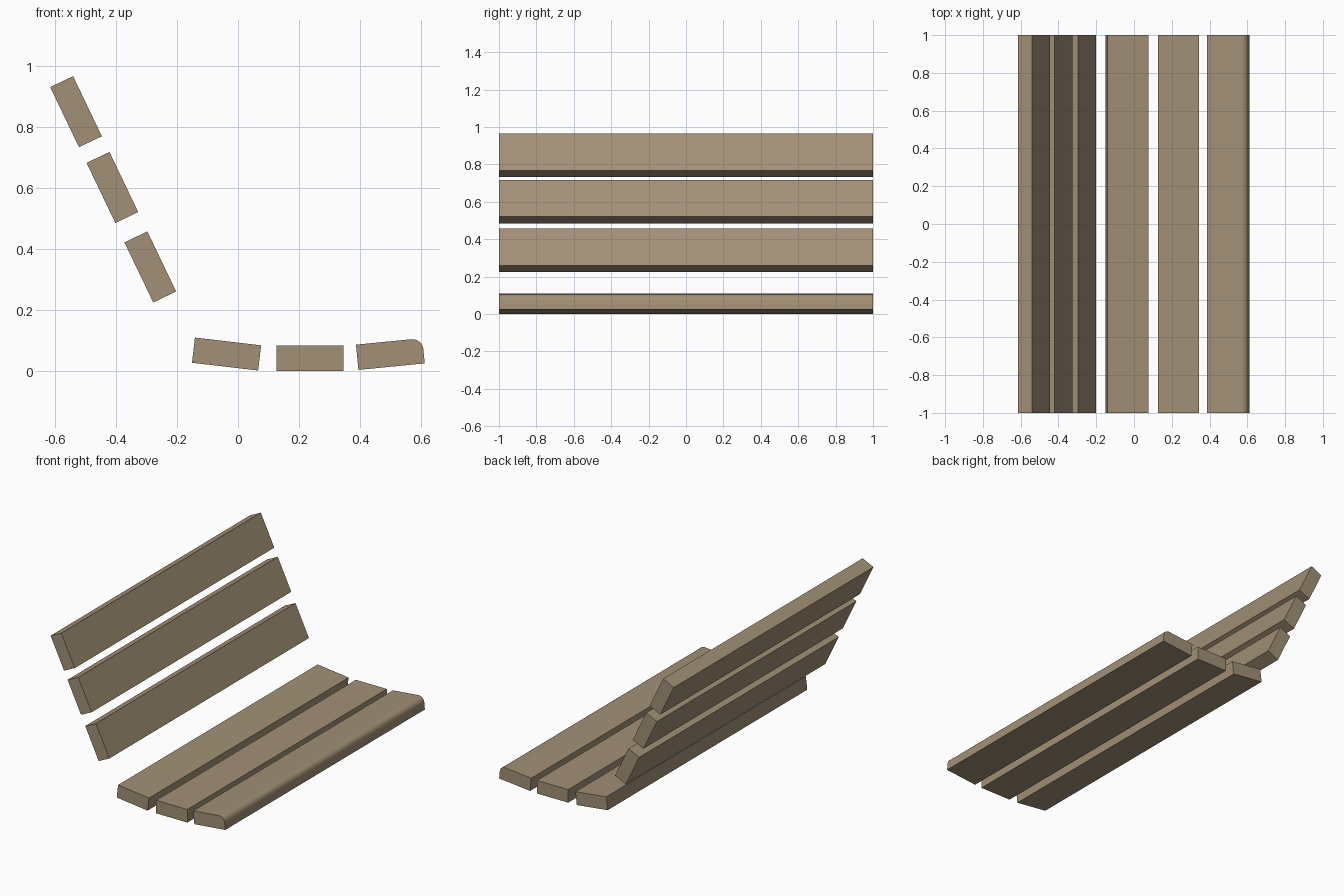
import bpy, bmesh
from math import radians

if "Cube" in bpy.data.objects:
    bpy.data.objects.remove(bpy.data.objects["Cube"])

WIDTH, THICK, LENGTH = 0.218, 0.083, 2.0

wood = bpy.data.materials.new("wood")
wood.diffuse_color = (0.36, 0.28, 0.18, 1)
wood.use_nodes = True
wood.node_tree.nodes["Principled BSDF"].inputs["Base Color"].default_value = wood.diffuse_color


def slat(name, x, z, tilt, rounded=False):
    """Plank running along y; tilt is the rise of its +x end in degrees."""
    bm = bmesh.new()
    bmesh.ops.create_cube(bm, size=1)
    bmesh.ops.scale(bm, vec=(WIDTH, LENGTH, THICK), verts=bm.verts)
    if rounded:
        # round the upper front edge
        nose = [e for e in bm.edges
                if all(v.co.x > 0 and v.co.z > 0 for v in e.verts)]
        bmesh.ops.bevel(bm, geom=nose, offset=0.036, segments=6,
                        profile=0.5, affect='EDGES')
    mesh = bpy.data.meshes.new(name)
    bm.to_mesh(mesh)
    bm.free()
    mesh.materials.append(wood)
    ob = bpy.data.objects.new(name, mesh)
    ob.location = (x, 0, z)
    ob.rotation_euler = (0, -radians(tilt), 0)
    bpy.context.collection.objects.link(ob)
    if rounded:
        bpy.context.view_layer.objects.active = ob
        ob.select_set(True)
        bpy.ops.object.shade_smooth_by_angle(angle=radians(30))
        ob.select_set(False)
    return ob


# Seat slats, dished slightly
slat("seat_slat_rear", -0.0375, 0.056, -6.7)
slat("seat_slat_middle", 0.2355, 0.0425, 0)
slat("seat_slat_front", 0.4985, 0.056, 5.6, rounded=True)

# Backrest slats, leaning back
for i, (x, z) in enumerate([(-0.287, 0.341), (-0.411, 0.601), (-0.53, 0.849)]):
    slat(f"back_slat_{i + 1}", x, z, -64.4)
